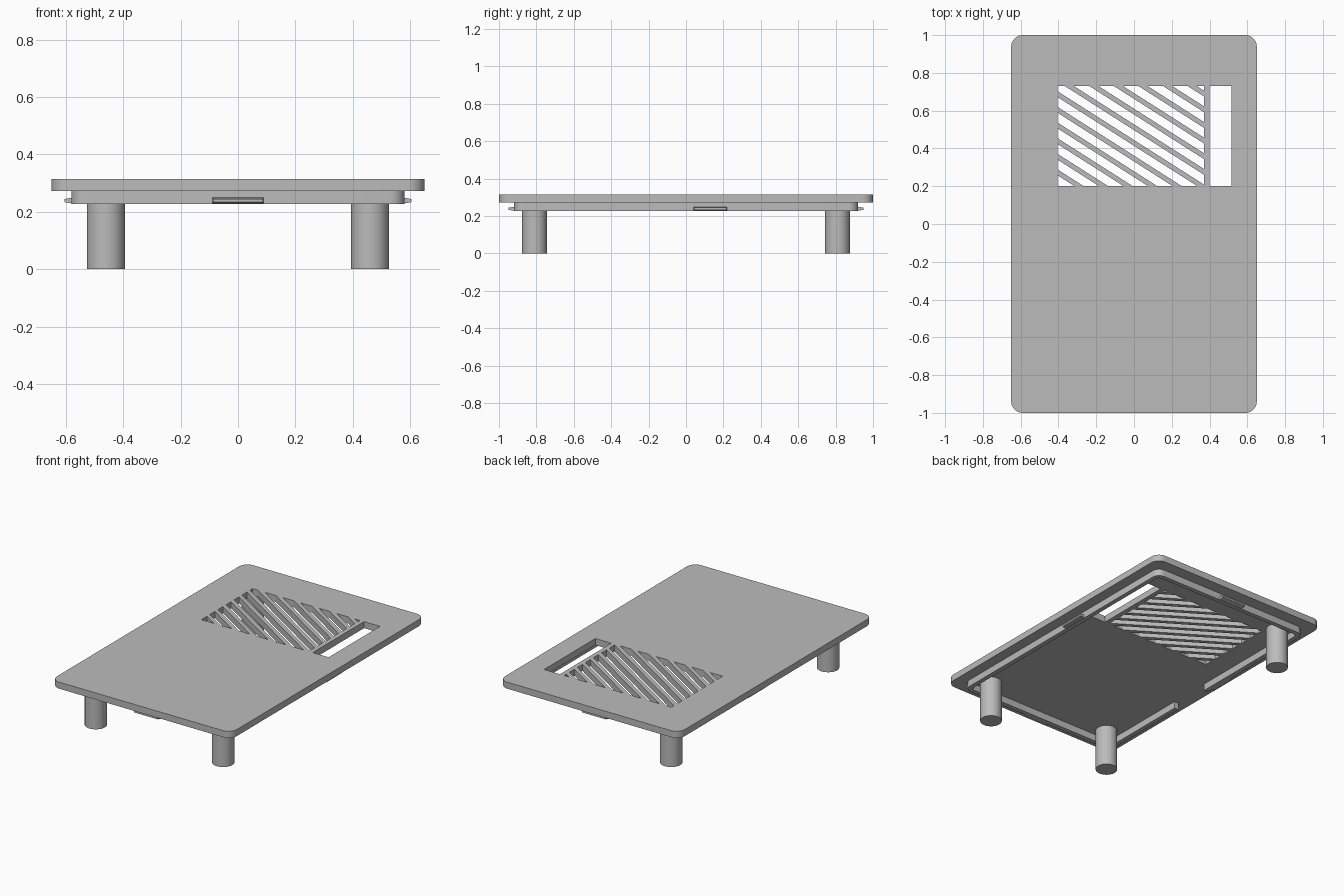
import bpy, bmesh, math
from mathutils import Vector, Matrix

cube = bpy.data.objects.get("Cube")
if cube:
    bpy.data.objects.remove(cube, do_unlink=True)

grey = bpy.data.materials.new("plain_grey")
grey.use_nodes = True
GREY = (0.5, 0.5, 0.5, 1)
grey.diffuse_color = GREY
grey.node_tree.nodes["Principled BSDF"].inputs["Base Color"].default_value = GREY

PLATE_LOW, PLATE_TOP, RIM_LOW = 0.272, 0.315, 0.227


def rounded(hx, hy, r, steps=8):
    """Counter-clockwise rounded rectangle, starting at the -x -y corner."""
    pts = []
    for i, (sx, sy) in enumerate([(-1, -1), (1, -1), (1, 1), (-1, 1)]):
        for k in range(steps + 1):
            a = math.pi + (i + k / steps) * math.pi / 2
            pts.append((sx * (hx - r) + r * math.cos(a), sy * (hy - r) + r * math.sin(a)))
    return pts


def rect(x0, x1, y0, y1):
    return [(x0, y0), (x0, y1), (x1, y1), (x1, y0)]


def select_only(ob):
    bpy.ops.object.select_all(action="DESELECT")
    ob.select_set(True)
    bpy.context.view_layer.objects.active = ob


def slab(name, loops, z0, z1):
    """Flat slab from an outline, with further loops as holes."""
    cu = bpy.data.curves.new(name, "CURVE")
    cu.dimensions, cu.fill_mode = "2D", "BOTH"
    cu.extrude = (z1 - z0) / 2
    for loop in loops:
        sp = cu.splines.new("POLY")
        sp.points.add(len(loop) - 1)
        for p, (x, y) in zip(sp.points, loop):
            p.co = (x, y, 0, 1)
        sp.use_cyclic_u = True
    ob = bpy.data.objects.new(name, cu)
    bpy.context.collection.objects.link(ob)
    ob.location.z = (z0 + z1) / 2
    select_only(ob)
    bpy.ops.object.convert(target="MESH")
    ob = bpy.context.object
    ob.data.materials.clear()
    ob.data.materials.append(grey)
    bm = bmesh.new()
    bm.from_mesh(ob.data)
    bmesh.ops.remove_doubles(bm, verts=bm.verts, dist=0.0001)
    bmesh.ops.recalc_face_normals(bm, faces=bm.faces)
    bm.to_mesh(ob.data)
    bm.free()
    select_only(ob)
    bpy.ops.object.shade_smooth_by_angle(angle=math.radians(30))
    return ob


def from_bmesh(name, bm):
    me = bpy.data.meshes.new(name)
    bmesh.ops.recalc_face_normals(bm, faces=bm.faces)
    bm.to_mesh(me)
    bm.free()
    me.materials.append(grey)
    ob = bpy.data.objects.new(name, me)
    bpy.context.collection.objects.link(ob)
    return ob


# Top plate with the vent window and the narrow slot
VX0, VX1, VY0, VY1 = -0.405, 0.37, 0.2, 0.73
slab("top_plate", [rounded(0.65, 1.0, 0.06), rect(VX0, VX1, VY0, VY1),
                   rect(0.40, 0.515, VY0, VY1)], PLATE_LOW, PLATE_TOP)

# Lower rim, open at a notch on the -x side
WALL, N0, N1 = 0.03, -0.27, 0.01
HX, HY = 0.58, 0.92
outer = [(-HX, N0)] + rounded(HX, HY, 0.05) + [(-HX, N1)]
inner = [(-HX + WALL, N0)] + rounded(HX - WALL, HY - WALL, 0.025) + [(-HX + WALL, N1)]
slab("lower_rim", [outer + inner[::-1]], RIM_LOW, PLATE_LOW)

# Diagonal vent bars, trimmed to the window
tilt = math.radians(-32.5)
bm = bmesh.new()
thick = PLATE_TOP - PLATE_LOW
for k in range(13):
    foot = Vector((-0.29 + 0.13 * k, VY0, (PLATE_LOW + PLATE_TOP) / 2))
    bmesh.ops.create_cube(bm, size=1, matrix=Matrix.Translation(foot)
                          @ Matrix.Rotation(tilt, 4, "Z")
                          @ Matrix.Diagonal((4, 0.026, thick, 1)))
for co, no in [((VX0, 0, 0), (-1, 0, 0)), ((VX1, 0, 0), (1, 0, 0)),
               ((0, VY0, 0), (0, -1, 0)), ((0, VY1, 0), (0, 1, 0))]:
    geom = bm.verts[:] + bm.edges[:] + bm.faces[:]
    cut = bmesh.ops.bisect_plane(bm, geom=geom, plane_co=co, plane_no=no, clear_outer=True)
    edges = [e for e in cut["geom_cut"] if isinstance(e, bmesh.types.BMEdge)]
    bmesh.ops.holes_fill(bm, edges=edges, sides=0)
from_bmesh("vent_bars", bm)

# Three legs
for name, sx, sy in [("front_right_leg", -1, -1), ("front_left_leg", 1, -1),
                     ("back_right_leg", -1, 1)]:
    bm = bmesh.new()
    bmesh.ops.create_cone(bm, cap_ends=True, segments=48, radius1=0.066, radius2=0.066,
                          depth=PLATE_LOW)
    ob = from_bmesh(name, bm)
    ob.location = (sx * 0.46, sy * 0.81, PLATE_LOW / 2)
    select_only(ob)
    bpy.ops.object.shade_smooth_by_angle(angle=math.radians(30))


# Tapered snap clips on the rim
def clip(name, x, y, turn):
    bm = bmesh.new()
    bmesh.ops.create_cube(bm, size=1, matrix=Matrix.Diagonal((0.04, 0.18, 0.024, 1)))
    for v in bm.verts:
        if v.co.x > 0:
            v.co.y *= 0.96
            v.co.z *= 0.45
    ob = from_bmesh(name, bm)
    ob.location = (x, y, RIM_LOW + 0.012)
    ob.rotation_euler.z = turn


clip("left_clip", 0.585, 0.13, 0)
clip("right_clip", -0.585, 0.13, math.pi)
clip("front_clip", 0, -0.93, -math.pi / 2)
clip("back_clip", 0, 0.93, math.pi / 2)
